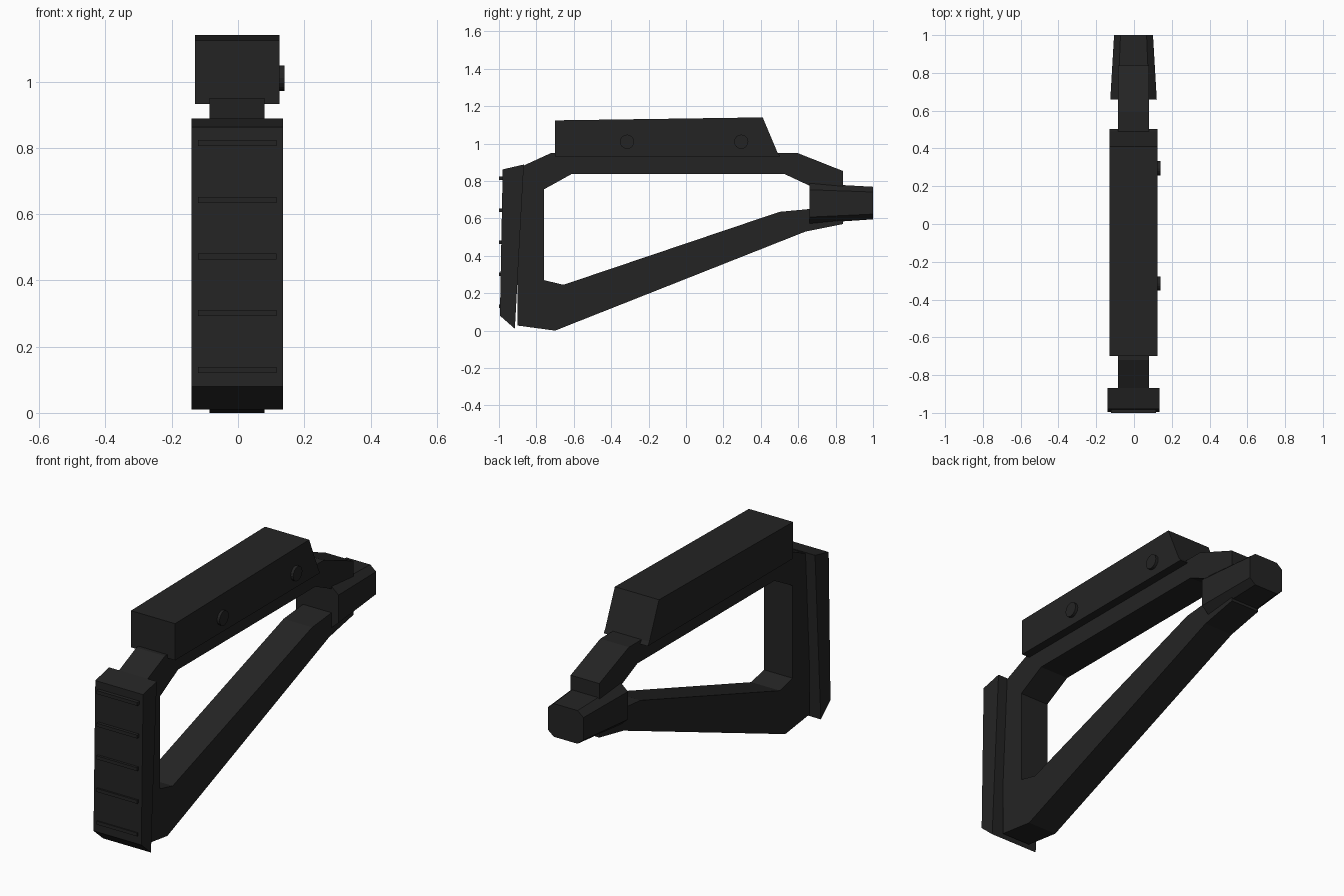
import bpy, bmesh, math

if "Cube" in bpy.data.objects:
    bpy.data.objects.remove(bpy.data.objects["Cube"])

CX = -0.0025  # centre plane of the stock body

black = bpy.data.materials.new("matte black")
black.diffuse_color = (0.0175, 0.0175, 0.0175, 1)
black.use_nodes = True
black.node_tree.nodes["Principled BSDF"].inputs["Base Color"].default_value = black.diffuse_color


def finish(bm, name):
    bmesh.ops.recalc_face_normals(bm, faces=bm.faces)
    me = bpy.data.meshes.new(name)
    bm.to_mesh(me)
    bm.free()
    me.materials.append(black)
    ob = bpy.data.objects.new(name, me)
    bpy.context.collection.objects.link(ob)
    return ob


def loft(name, ring_a, ring_b):
    """Capped solid between two matching rings of 3D points."""
    bm = bmesh.new()
    a = [bm.verts.new(p) for p in ring_a]
    b = [bm.verts.new(p) for p in ring_b]
    n = len(a)
    bm.faces.new(a)
    bm.faces.new(b)
    for i in range(n):
        j = (i + 1) % n
        bm.faces.new((a[i], a[j], b[j], b[i]))
    return finish(bm, name)


def slab(name, profile, half):
    """Side profile (y, z) extruded across x."""
    return loft(name, [(CX - half, y, z) for y, z in profile],
                [(CX + half, y, z) for y, z in profile])


# Open skeleton frame: outer and inner outlines bridged into a ring
outer = [(-0.90, 0.027), (-0.70, 0.0), (0.64, 0.53), (0.84, 0.57),
         (0.84, 0.853), (0.595, 0.95), (-0.72, 0.95), (-0.90, 0.868)]
inner = [(-0.76, 0.27), (-0.655, 0.245), (0.50, 0.635), (0.66, 0.65),
         (0.66, 0.775), (0.525, 0.838), (-0.61, 0.838), (-0.76, 0.755)]
bm = bmesh.new()
lo, li, ro, ri = [[bm.verts.new((CX + s * 0.083, y, z)) for y, z in prof]
                  for s, prof in ((-1, outer), (-1, inner), (1, outer), (1, inner))]
for i in range(8):
    j = (i + 1) % 8
    for p, q in ((lo, li), (li, ri), (ri, ro), (ro, lo)):
        bm.faces.new((p[i], p[j], q[j], q[i]))
finish(bm, "stock_frame")

# Cheek rest on top of the frame
slab("cheek_rest", [(-0.70, 0.932), (-0.70, 1.124), (0.41, 1.14),
                    (0.49, 0.95), (0.503, 0.932)], 0.128)

# Butt pad with raised grip ribs
slab("butt_pad", [(-0.98, 0.862), (-0.867, 0.888), (-0.915, 0.01),
                  (-0.995, 0.08)], 0.1385)
for k in range(5):
    z = 0.13 + 0.171 * k
    slab(f"pad_rib_{k + 1}", [(-1.0, z - 0.009), (-1.0, z + 0.009),
                              (-0.96, z + 0.009), (-0.96, z - 0.009)], 0.118)

# Adjustment buttons on the right side of the cheek rest
for name, y0 in (("rear_button", -0.315), ("front_button", 0.295)):
    circle = [(y0 + 0.038 * math.cos(t), 1.01 + 0.038 * math.sin(t))
              for t in (math.tau * i / 16 for i in range(16))]
    loft(name, [(0.11, y, z) for y, z in circle], [(0.14, y, z) for y, z in circle])


# Tapered connector with chamfered corners
def octagon(y, hx, hz, zc, cx, cz):
    pts = [(hx, hz - cz), (hx - cx, hz), (cx - hx, hz), (-hx, hz - cz),
           (-hx, cz - hz), (cx - hx, -hz), (hx - cx, -hz), (hx, cz - hz)]
    return [(CX + x, y, zc + z) for x, z in pts]


loft("receiver_connector", octagon(0.66, 0.123, 0.108, 0.68, 0.04, 0.035),
     octagon(1.0, 0.103, 0.087, 0.682, 0.034, 0.028))
